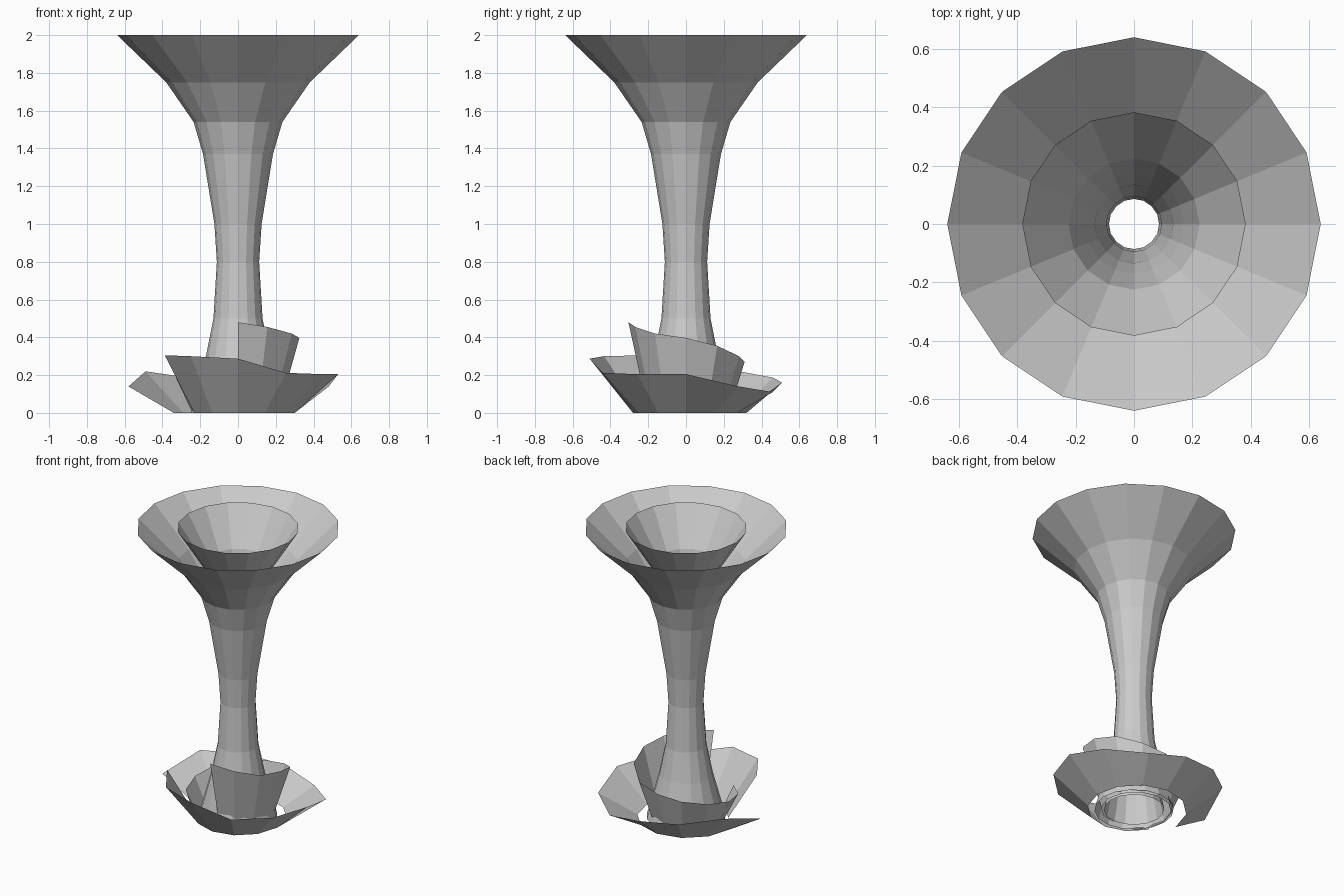
import bpy, bmesh
from math import radians, cos, sin

if "Cube" in bpy.data.objects:
    bpy.data.objects.remove(bpy.data.objects["Cube"])


def make_object(name, rows, closed):
    """Skin consecutive rows of points with quads."""
    bm = bmesh.new()
    grid = [[bm.verts.new(p) for p in row] for row in rows]
    n = len(rows[0])
    for a, b in zip(grid, grid[1:]):
        for i in range(n if closed else n - 1):
            j = (i + 1) % n
            bm.faces.new((a[i], a[j], b[j], b[i]))
    mesh = bpy.data.meshes.new(name)
    bm.to_mesh(mesh)
    bm.free()
    obj = bpy.data.objects.new(name, mesh)
    bpy.context.collection.objects.link(obj)
    return obj


def polar(r, deg, z):
    return (r * cos(radians(deg)), r * sin(radians(deg)), z)


def funnel(name, profile, sides=16):
    rows = [[polar(r, 360 * i / sides, z) for i in range(sides)]
            for r, z in profile]
    return make_object(name, rows, True)


def swirl(name, start, r_first, r_last, top):
    """Open 12-sided flared band with a ragged upper edge."""
    last = len(top) - 1
    low = [polar(r_first + (r_last - r_first) * i / last, start + 30 * i, 0)
           for i in range(last + 1)]
    high = [polar(r, start + 30 * i, z) for i, (r, z) in enumerate(top)]
    return make_object(name, [low, high], False)


# Tall trumpet-shaped column and the narrower one nested inside it
funnel("outer_funnel", [(0.25, 0), (0.17, 0.30), (0.13, 0.50), (0.112, 0.80),
                        (0.125, 1.0), (0.185, 1.37), (0.235, 1.54),
                        (0.38, 1.75), (0.64, 2.0)])
funnel("inner_funnel", [(0.19, 0), (0.13, 0.30), (0.10, 0.50), (0.086, 0.80),
                        (0.095, 1.0), (0.135, 1.37), (0.17, 1.54),
                        (0.225, 1.75), (0.383, 2.0)])

# Wide low swirl around the foot
swirl("outer_swirl", 210, 0.267, 0.34,
      [(0.448, 0.305), (0.50, 0.30), (0.51, 0.287), (0.508, 0.212),
       (0.515, 0.205), (0.53, 0.205), (0.555, 0.14), (0.53, 0.11),
       (0.51, 0.16), (0.53, 0.187), (0.565, 0.22), (0.58, 0.14)])

# Narrow taller swirl close to the column
swirl("inner_swirl", 270, 0.20, 0.25,
      [(0.305, 0.48), (0.31, 0.455), (0.328, 0.42), (0.325, 0.397),
       (0.33, 0.355), (0.325, 0.30), (0.31, 0.27), (0.325, 0.25),
       (0.33, 0.22), (0.33, 0.19), (0.33, 0.17), (0.33, 0.15)])
